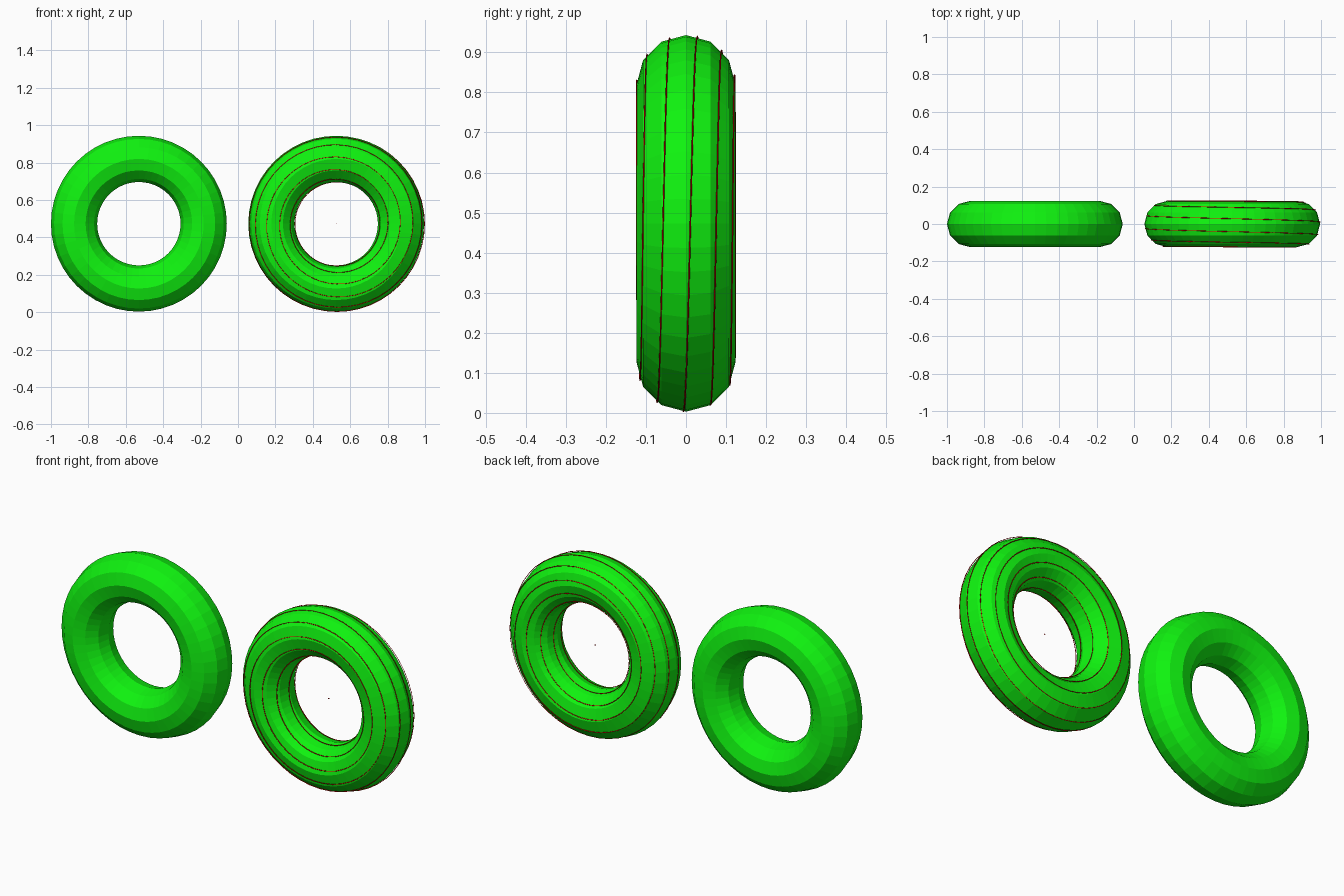
import bpy
from math import sin, cos, pi, radians

if "Cube" in bpy.data.objects:
    bpy.data.objects.remove(bpy.data.objects["Cube"])

MAJOR, MINOR, HEIGHT = 0.3465, 0.1235, 0.473


def material(name, color):
    mat = bpy.data.materials.new(name)
    mat.diffuse_color = color
    mat.use_nodes = True
    mat.node_tree.nodes["Principled BSDF"].inputs["Base Color"].default_value = mat.diffuse_color
    return mat


green = material("green", (0.005, 0.9, 0.005, 1))
red = material("red", (0.8, 0.0, 0.0, 1))


def ring(name, x):
    bpy.ops.mesh.primitive_torus_add(
        major_radius=MAJOR, minor_radius=MINOR, major_segments=48,
        minor_segments=12, location=(x, 0, HEIGHT), rotation=(pi / 2, 0, 0))
    obj = bpy.context.object
    obj.name = name
    obj.data.materials.append(green)


# Two upright low-poly rings
ring("left_ring", -0.53)
ring("right_ring", 0.525)

# Fine red wire coiled round the right ring, mostly sunk into it
TURNS, STEPS = 11, 48
curve = bpy.data.curves.new("wire", 'CURVE')
curve.dimensions = '3D'
curve.bevel_depth = 0.0018
curve.bevel_resolution = 0
spline = curve.splines.new('POLY')
count = TURNS * STEPS
spline.points.add(count - 1)
spline.use_cyclic_u = True
for i, point in enumerate(spline.points):
    around = pi / 2 - 2 * pi * i / STEPS
    section = radians(46) - 2 * pi * i / count
    radius = MAJOR + MINOR * cos(section)
    point.co = (radius * cos(around), MINOR * sin(section), radius * sin(around), 1)
wire = bpy.data.objects.new("wire", curve)
wire.location = (0.528, 0, HEIGHT)
curve.materials.append(red)
bpy.context.collection.objects.link(wire)

# Tiny speck in the middle of the right ring
bpy.ops.mesh.primitive_cube_add(size=0.004, location=(0.528, 0, HEIGHT))
bpy.context.object.name = "centre_speck"
bpy.context.object.data.materials.append(red)
